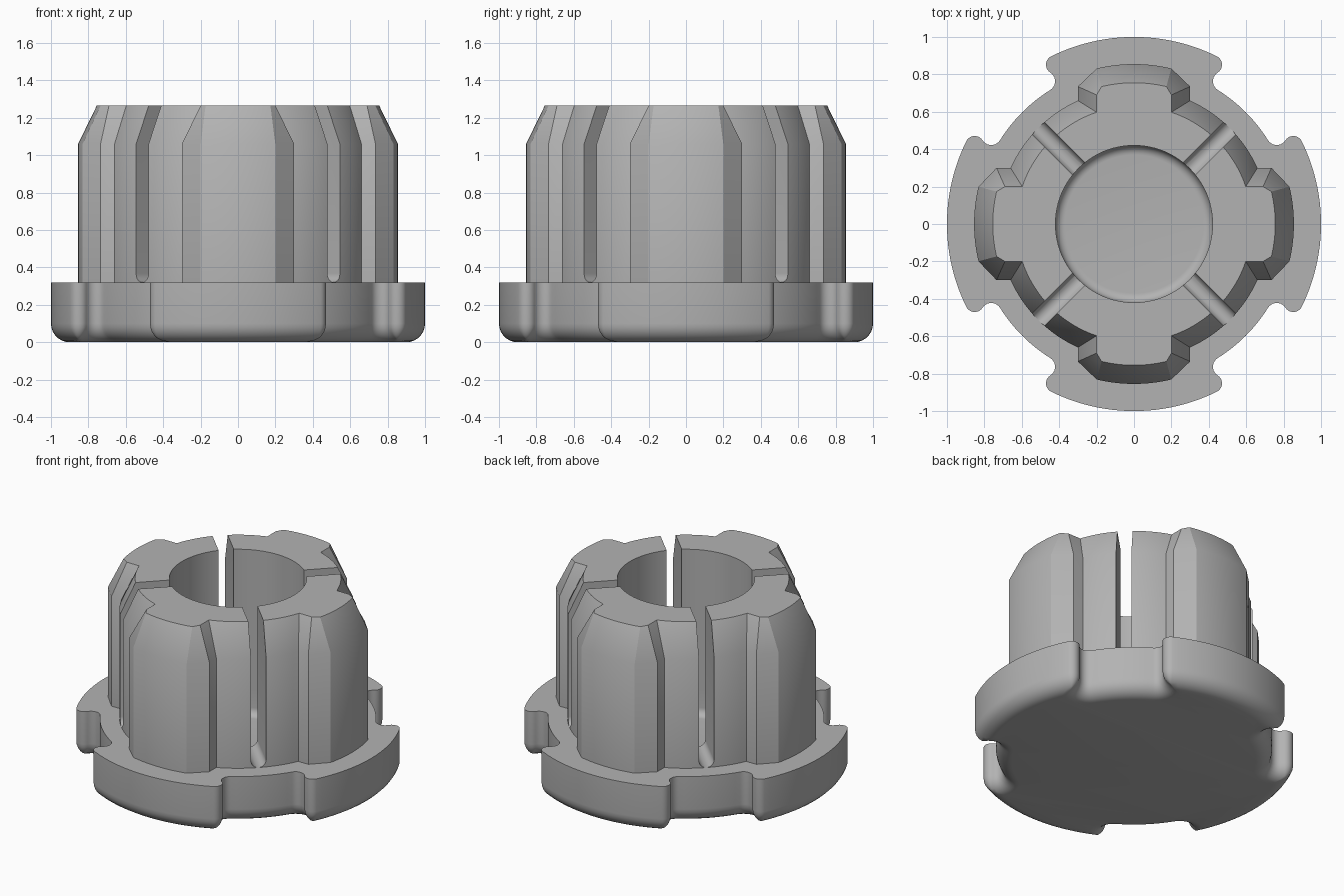
import bpy, bmesh
from math import sin, cos, pi, acos, atan2, hypot, radians

if "Cube" in bpy.data.objects:
    bpy.data.objects.remove(bpy.data.objects["Cube"])

grey = bpy.data.materials.new("plain grey")
grey.use_nodes = True
grey.diffuse_color = (0.45, 0.45, 0.45, 1)
grey.node_tree.nodes["Principled BSDF"].inputs["Base Color"].default_value = (0.45, 0.45, 0.45, 1)


def loft(name, rings):
    """Skin a stack of equal-length closed rings and cap both ends."""
    bm = bmesh.new()
    loops = [[bm.verts.new(p) for p in ring] for ring in rings]
    n = len(loops[0])
    for a, b in zip(loops, loops[1:]):
        for i in range(n):
            j = (i + 1) % n
            bm.faces.new((a[i], a[j], b[j], b[i]))
    bm.faces.new(loops[0][::-1])
    bm.faces.new(loops[-1])
    bmesh.ops.remove_doubles(bm, verts=bm.verts, dist=0.0005)
    bmesh.ops.recalc_face_normals(bm, faces=bm.faces)
    mesh = bpy.data.meshes.new(name)
    bm.to_mesh(mesh)
    bm.free()
    mesh.materials.append(grey)
    obj = bpy.data.objects.new(name, mesh)
    bpy.context.collection.objects.link(obj)
    return obj


def arc(c, r, a0, a1, n):
    return [c + r * complex(cos(a0 + (a1 - a0) * i / n), sin(a0 + (a1 - a0) * i / n))
            for i in range(n + 1)]


def angle(p):
    return atan2(p.imag, p.real)


def polar(r, a):
    return complex(r * cos(a), r * sin(a))


def four_way(half, z):
    """Mirror a half sector, repeat it four times and place it at height z."""
    sector = [p.conjugate() for p in half[-2:0:-1]] + half
    return [((p * 1j ** k).real, (p * 1j ** k).imag, z) for k in range(4) for p in sector]


# Flange outline inset by d: wide lobe, round tip, round notch, inner arc
def flange_half(d):
    notch_angle, notch_dist = radians(32), 0.9
    notch = polar(notch_dist, notch_angle)
    tip_r = max(0.05 - d, 0)
    t, r = 1 - d - tip_r, 0.055 + d + tip_r
    tip_angle = notch_angle - acos((t * t + notch_dist ** 2 - r * r) / (2 * t * notch_dist))
    tip = polar(t, tip_angle)
    to_notch = angle(notch - tip)
    if to_notch < tip_angle:
        to_notch += 2 * pi
    start = angle(tip - notch)
    end = notch_angle - pi
    while start - end > pi:
        end += 2 * pi
    while end - start > 0:
        end -= 2 * pi
    if start - end > pi:
        end += 2 * pi
    return (arc(0, 1 - d, 0, tip_angle, 12)
            + arc(tip, tip_r, tip_angle, to_notch, 10)
            + arc(notch, 0.055 + d, start, end, 10)
            + arc(0, 0.845 - d, notch_angle, pi / 4, 6))


# Body outline: chamfered key on a round barrel
def body_half(key_r, key_y, side_x, side_y, barrel_r):
    key_end = polar(key_r, atan2(key_y, hypot(key_r, 0)))
    root = acos((barrel_r ** 2 - side_y ** 2) ** 0.5 / barrel_r)
    return (arc(0, key_r, 0, angle(key_end), 6) + [complex(side_x, side_y)]
            + arc(0, barrel_r, root, pi / 4, 8))


def cut(obj, cutters):
    for cutter in cutters:
        mod = obj.modifiers.new("cut", 'BOOLEAN')
        mod.operation = 'DIFFERENCE'
        mod.solver = 'EXACT'
        mod.object = cutter
        bpy.context.view_layer.objects.active = obj
        bpy.ops.object.modifier_apply(modifier=mod.name)


# Flange with a rounded lower edge
fillet = 0.1
steps = [i * pi / 14 for i in range(8)]
rings = [four_way(flange_half(fillet * (1 - sin(a))), fillet * (1 - cos(a))) for a in steps]
rings.append(four_way(flange_half(0), 0.32))
flange = loft("flange", rings)

# Body with a tapered top
low = body_half(0.855, 0.205, 0.735, 0.3, 0.725)
high = body_half(0.755, 0.178, 0.69, 0.2, 0.63)
body = loft("keyed_body", [four_way(low, 0.315), four_way(low, 1.06), four_way(high, 1.265)])

# Bore cutter with a filleted floor
bore_r, floor, round_r = 0.42, 0.15, 0.05
profile = [(bore_r - round_r * (1 - sin(a)), floor + round_r * (1 - cos(a))) for a in steps]
profile.append((bore_r, 1.5))
bore = loft("bore_cutter", [[(p.real, p.imag, z) for p in arc(0, r, 0, 2 * pi, 96)[:-1]]
                            for r, z in profile])

# Diagonal slot cutters with round bottoms
section = arc(0.367j, 0.047, pi, 2 * pi, 10) + [complex(0.047, 1.5), complex(-0.047, 1.5)]
slots = []
for turn in (1, -1):
    slot = loft("slot_cutter", [[(x, p.real, p.imag) for p in section] for x in (-0.95, 0.95)])
    slot.rotation_euler.z = turn * pi / 4
    slots.append(slot)
bpy.context.view_layer.update()

cut(flange, [bore])
cut(body, [bore] + slots)
for helper in [bore] + slots:
    bpy.data.objects.remove(helper)

# Smooth curves, keep corners crisp
bpy.ops.object.select_all(action='DESELECT')
for obj in (flange, body):
    obj.select_set(True)
bpy.context.view_layer.objects.active = body
bpy.ops.object.shade_smooth_by_angle(angle=radians(30))
